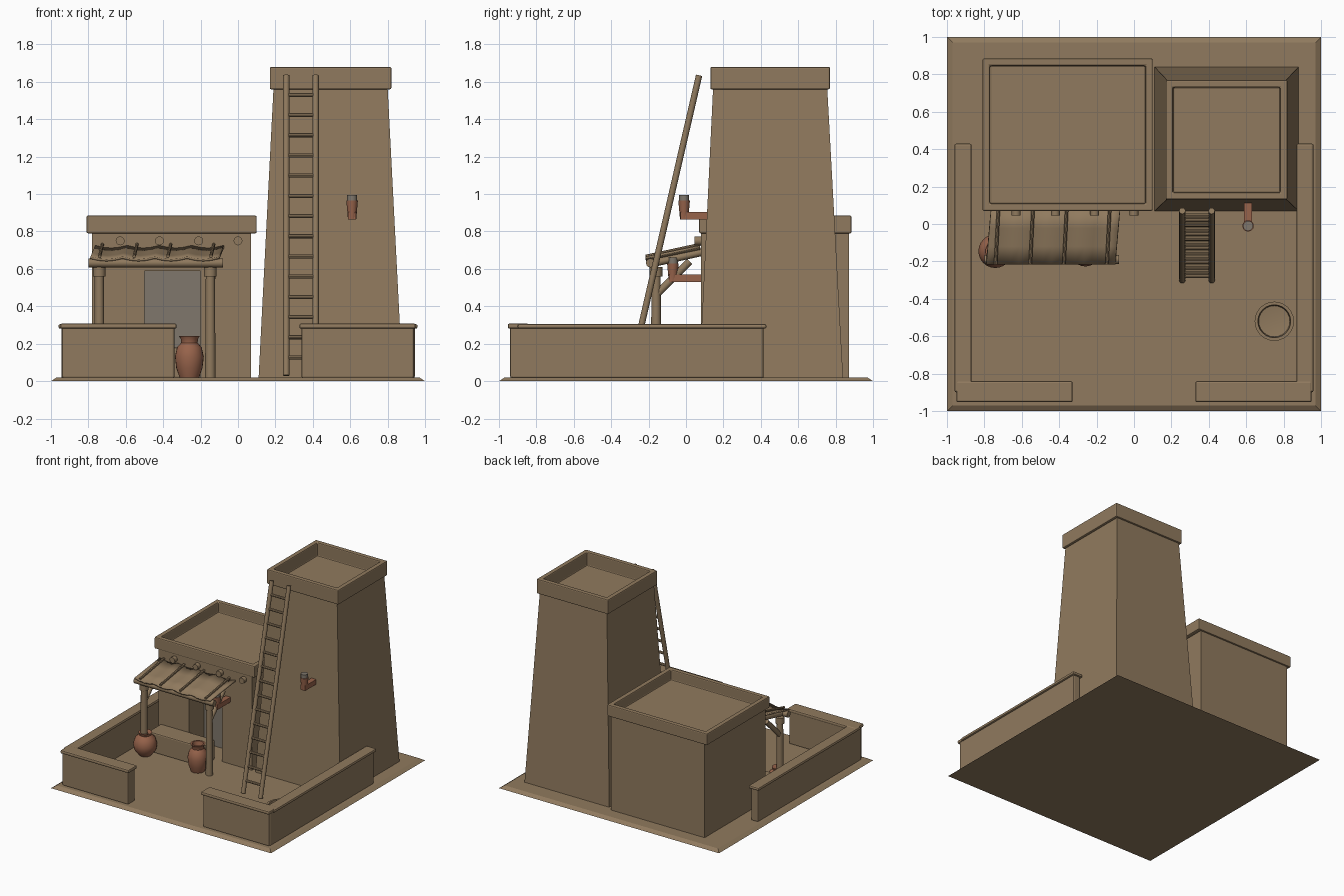
import bpy, bmesh, math
from mathutils import Vector

cube = bpy.data.objects.get("Cube")
if cube:
    bpy.data.objects.remove(cube)


def material(name, rgb):
    m = bpy.data.materials.new(name)
    m.use_nodes = True
    m.diffuse_color = (*rgb, 1)
    bsdf = m.node_tree.nodes["Principled BSDF"]
    bsdf.inputs["Base Color"].default_value = (*rgb, 1)
    bsdf.inputs["Roughness"].default_value = 0.9
    return m


ADOBE = material("adobe", (0.28, 0.195, 0.112))
CLAY = material("terracotta", (0.31, 0.125, 0.07))
GREY = material("weathered grey", (0.215, 0.185, 0.15))


def finish(name, bm, mat=ADOBE, bevel=0, smooth=False):
    bmesh.ops.recalc_face_normals(bm, faces=bm.faces)
    mesh = bpy.data.meshes.new(name)
    bm.to_mesh(mesh)
    bm.free()
    mesh.materials.append(mat)
    ob = bpy.data.objects.new(name, mesh)
    bpy.context.collection.objects.link(ob)
    if bevel:
        mod = ob.modifiers.new("Soft edges", "BEVEL")
        mod.width = bevel
        mod.segments = 2
    if smooth:
        bpy.ops.object.select_all(action="DESELECT")
        ob.select_set(True)
        bpy.context.view_layer.objects.active = ob
        bpy.ops.object.shade_smooth_by_angle(angle=math.radians(40))
    return ob


def block(name, x, y, z, mat=ADOBE, bevel=0, top=None):
    """Box from ranges; top gives other x and y ranges for a tapered block."""
    bm = bmesh.new()
    bmesh.ops.create_cube(bm, size=1)
    for v in bm.verts:
        rx, ry = top if top and v.co.z > 0 else (x, y)
        v.co = [r[0] if c < 0 else r[1] for c, r in zip(v.co, (rx, ry, z))]
    return finish(name, bm, mat, bevel)


def parapet(name, x, y, z, floor, rim=0.055):
    """Block whose top face is inset and sunk to form a flat roof with a rim."""
    bm = bmesh.new()
    bmesh.ops.create_cube(bm, size=1)
    for v in bm.verts:
        v.co = [r[0] if c < 0 else r[1] for c, r in zip(v.co, (x, y, z))]
    bm.normal_update()
    top = max(bm.faces, key=lambda f: f.calc_center_median().z)
    bmesh.ops.inset_region(bm, faces=[top], thickness=rim)
    inner = bmesh.ops.extrude_face_region(bm, geom=[top])["geom"]
    for v in [g for g in inner if isinstance(g, bmesh.types.BMVert)]:
        v.co.z = floor
    bmesh.ops.delete(bm, geom=[top], context="FACES")
    return finish(name, bm, ADOBE, 0.008)


def rod(name, a, b, r, mat=ADOBE, r2=None, sides=12):
    """Round bar between two points."""
    a, b = Vector(a), Vector(b)
    bm = bmesh.new()
    bmesh.ops.create_cone(bm, cap_ends=True, segments=sides, radius1=r,
                          radius2=r if r2 is None else r2, depth=(b - a).length)
    bm.transform((b - a).to_track_quat("Z", "Y").to_matrix().to_4x4())
    bmesh.ops.translate(bm, verts=bm.verts, vec=(a + b) / 2)
    return finish(name, bm, mat, smooth=True)


def lathe(name, x, y, profile, mat, steps=24):
    """Spin (radius, height) points about a vertical axis."""
    bm = bmesh.new()
    verts = [bm.verts.new((r, 0, z)) for r, z in profile]
    edges = [bm.edges.new(p) for p in zip(verts, verts[1:])]
    bmesh.ops.spin(bm, geom=verts + edges, axis=(0, 0, 1), cent=(0, 0, 0),
                   angle=math.tau, steps=steps)
    bmesh.ops.remove_doubles(bm, verts=bm.verts, dist=0.0005)
    bmesh.ops.translate(bm, verts=bm.verts, vec=(x, y, 0))
    return finish(name, bm, mat, smooth=True)


# Ground slab with a sloped rim
block("ground", (-1, 1), (-1, 1), (0, 0.02), top=((-0.97, 0.97), (-0.97, 0.97)))

# Tapered watch tower
block("tower", (0.11, 0.88), (0.07, 0.84), (0.015, 1.57),
      top=((0.19, 0.8), (0.145, 0.755)))
parapet("tower_parapet", (0.17, 0.82), (0.13, 0.77), (1.56, 1.68), 1.57)

# House with a recessed doorway
house = block("house", (-0.78, 0.07), (0.08, 0.872), (0.015, 0.8))
cutter = block("door_cutter", (-0.5, -0.2), (0, 0.28), (0.02, 0.59))
cut = house.modifiers.new("Doorway", "BOOLEAN")
cut.operation = "DIFFERENCE"
cut.object = cutter
bpy.context.view_layer.objects.active = house
bpy.ops.object.modifier_apply(modifier=cut.name)
bpy.data.objects.remove(cutter)
block("door", (-0.5, -0.2), (0.272, 0.282), (0.02, 0.59), GREY)
parapet("house_parapet", (-0.81, 0.1), (0.07, 0.885), (0.79, 0.885), 0.8)
block("bench", (-0.76, -0.27), (-0.08, 0.085), (0.015, 0.18), bevel=0.01)
for x in (-0.63, -0.42, -0.21, 0):
    rod("roof_beam_end", (x, 0.045, 0.75), (x, 0.12, 0.75), 0.024)

# Yard walls with overhanging caps, mirrored left and right
for side, s in (("right", -1), ("left", 1)):
    def span(a, b):
        return tuple(sorted((s * a, s * b)))
    block(side + "_side_wall", span(0.88, 0.945), (-0.93, 0.415), (0.015, 0.29), bevel=0.01)
    block(side + "_side_cap", span(0.868, 0.96), (-0.9, 0.43), (0.28, 0.305), bevel=0.01)
    block(side + "_front_wall", span(0.34, 0.94), (-0.94, -0.85), (0.015, 0.29), bevel=0.01)
    block(side + "_front_cap", span(0.328, 0.95), (-0.953, -0.84), (0.28, 0.308), bevel=0.01)

# Porch frame: posts, collars, braces, rafters and front beam
for x in (-0.742, -0.148):
    rod("porch_post", (x, -0.16, 0.015), (x, -0.16, 0.61), 0.028, r2=0.024)
    rod("post_collar", (x, -0.16, 0.56), (x, -0.16, 0.61), 0.034)
    rod("post_brace", (x, -0.16, 0.46), (x, 0.02, 0.64), 0.02)
    rod("porch_rafter", (x, -0.2, 0.625), (x, 0.09, 0.69), 0.02)
rod("porch_beam", (-0.8, -0.19, 0.632), (-0.08, -0.19, 0.632), 0.024)

# Awning cloth sagging between its battens
bm = bmesh.new()
bmesh.ops.create_grid(bm, x_segments=16, y_segments=3, size=0.5)
for v in bm.verts:
    u, w = v.co.x + 0.5, v.co.y + 0.5
    v.co = (-0.79 + 0.69 * u + 0.025 * w, -0.215 + 0.29 * w,
            0.66 + 0.06 * w - 0.014 * abs(math.sin(4 * math.pi * u)))
awning = finish("awning", bm, smooth=True)
mod = awning.modifiers.new("Thickness", "SOLIDIFY")
mod.thickness = 0.012
mod.offset = 0
for x in (-0.74, -0.555, -0.375, -0.145):
    rod("awning_batten", (x, -0.215, 0.667), (x + 0.015, 0.075, 0.73), 0.009, sides=8)

# Ladder leaning on the tower
foot, head = Vector((0, -0.3, 0.03)), Vector((0, 0.07, 1.635))
for x in (0.258, 0.415):
    off = Vector((x, 0, 0))
    rod("ladder_rail", foot + off, head + off, 0.017)
for i in range(14):
    p = foot.lerp(head, 0.06 + 0.0673 * i)
    rod("ladder_rung", (0.258, p.y, p.z), (0.415, p.y, p.z), 0.011, sides=8)

# Wall torches: arm, cup and grey tip
for place, x, y, z in (("tower", 0.61, -0.01, 0.865), ("house", -0.145, -0.07, 0.53)):
    block(place + "_torch_arm", (x - 0.022, x + 0.022), (y - 0.02, y + 0.16),
          (z, z + 0.04), CLAY)
    rod(place + "_torch_cup", (x, y, z), (x, y, z + 0.1), 0.022, CLAY, 0.031)
    rod(place + "_torch_tip", (x, y, z + 0.095), (x, y, z + 0.13), 0.027, GREY)

# Clay jars
lathe("tall_jar", -0.26, -0.15, [(0, 0.018), (0.052, 0.018), (0.07, 0.07), (0.077, 0.13),
      (0.066, 0.18), (0.044, 0.205), (0.046, 0.225), (0.056, 0.242), (0.042, 0.242),
      (0.034, 0.205), (0, 0.2)], CLAY)
lathe("round_jar", -0.742, -0.145, [(0, 0.018), (0.045, 0.018), (0.082, 0.065), (0.09, 0.11),
      (0.075, 0.16), (0.045, 0.185), (0.052, 0.205), (0.04, 0.205), (0, 0.18)], CLAY)

# Open basin in the yard
lathe("basin", 0.75, -0.52, [(0, 0.018), (0.085, 0.018), (0.096, 0.12), (0.105, 0.13),
      (0.105, 0.15), (0.088, 0.15), (0.083, 0.11), (0, 0.1)], ADOBE)
